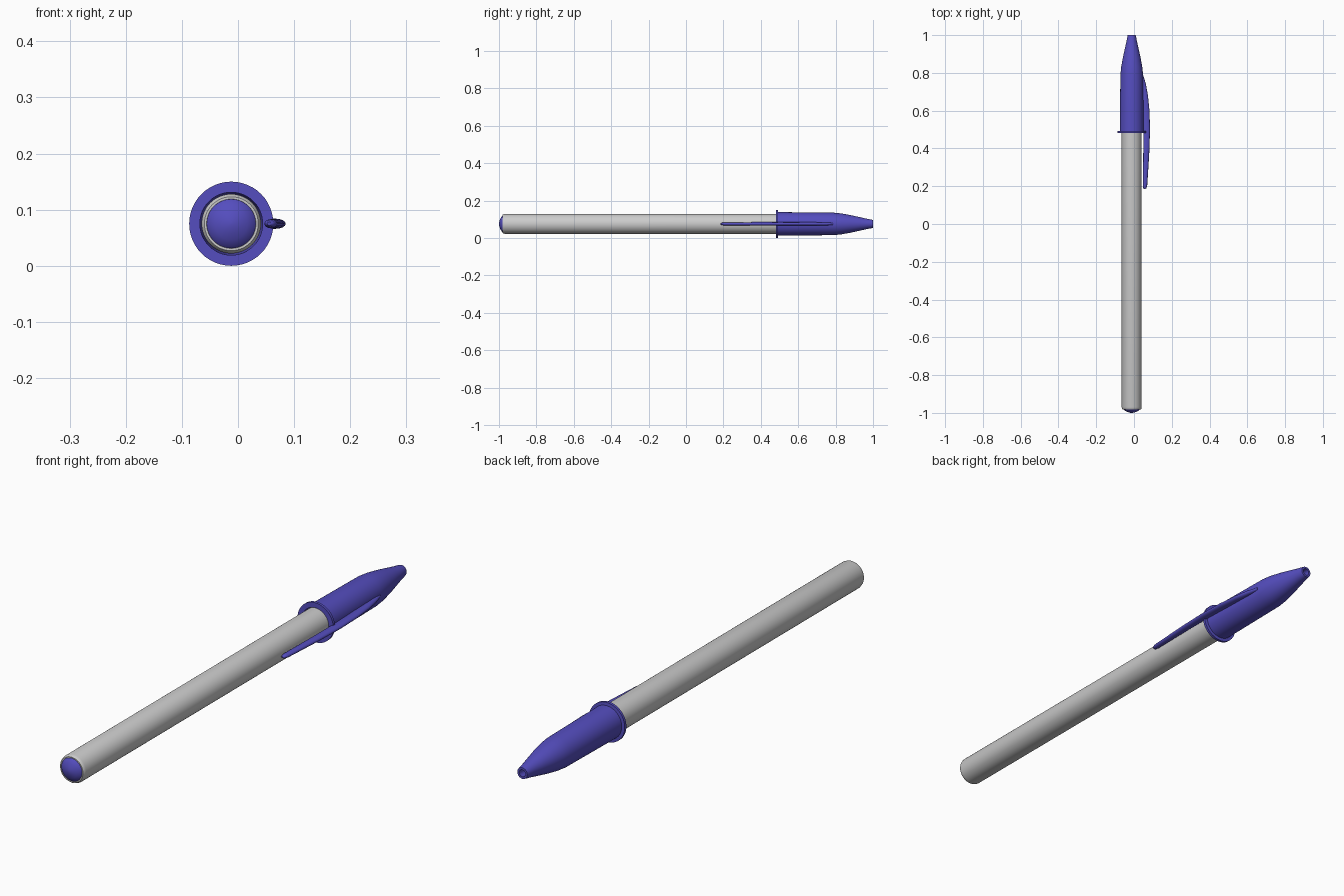
import bpy, bmesh, math

if "Cube" in bpy.data.objects:
    bpy.data.objects.remove(bpy.data.objects["Cube"])

CX, CZ = -0.012, 0.075      # pen axis, running along y
SEG = 48


def material(name, rgb):
    m = bpy.data.materials.new(name)
    m.diffuse_color = (*rgb, 1)
    m.use_nodes = True
    m.node_tree.nodes["Principled BSDF"].inputs["Base Color"].default_value = m.diffuse_color
    return m


def finish(name, bm, mat=None, angle=35):
    bmesh.ops.remove_doubles(bm, verts=bm.verts, dist=1e-6)
    bmesh.ops.recalc_face_normals(bm, faces=bm.faces)
    me = bpy.data.meshes.new(name)
    bm.to_mesh(me)
    bm.free()
    ob = bpy.data.objects.new(name, me)
    bpy.context.collection.objects.link(ob)
    if mat:
        me.materials.append(mat)
    bpy.ops.object.select_all(action='DESELECT')
    ob.select_set(True)
    bpy.context.view_layer.objects.active = ob
    bpy.ops.object.shade_smooth_by_angle(angle=math.radians(angle))
    return ob


def bridge(bm, rings):
    for a, b in zip(rings, rings[1:]):
        n = len(a)
        for i in range(n):
            j = (i + 1) % n
            bm.faces.new((a[i], a[j], b[j], b[i]))


def lathe(name, profile, mat=None, closed=False):
    """Revolve (y, radius) points around the pen axis."""
    bm = bmesh.new()
    rings = []
    for y, r in profile:
        rings.append([bm.verts.new((CX + r * math.cos(2 * math.pi * i / SEG), y,
                                    CZ + r * math.sin(2 * math.pi * i / SEG)))
                      for i in range(SEG)])
    bridge(bm, rings + rings[:1] if closed else rings)
    if not closed:
        bm.faces.new(rings[0])
        bm.faces.new(rings[-1])
    return finish(name, bm, mat)


blue = material("blue_plastic", (0.09, 0.075, 0.52))

# Barrel with a slightly rounded rim and a writing point hidden in the cap
lathe("barrel", [(-0.975, 0.043), (-0.982, 0.044), (-0.982, 0.048), (-0.978, 0.051),
                 (-0.970, 0.053), (0.60, 0.053)])

# Domed end plug
lathe("end_plug", [(-0.96, 0.044), (-0.980, 0.044), (-0.986, 0.039), (-0.992, 0.029),
                   (-0.997, 0.017), (-0.9995, 0.007), (-1.0, 0.001)], blue)

# Hollow cap with flange, tapered nose and open tip
lathe("cap", [(0.482, 0.056), (0.482, 0.075), (0.492, 0.075), (0.493, 0.063),
              (0.60, 0.062), (0.79, 0.060), (0.83, 0.056), (0.88, 0.047),
              (0.93, 0.036), (0.97, 0.027), (0.99, 0.0235), (1.0, 0.021),
              (1.0, 0.013), (0.96, 0.014), (0.80, 0.050), (0.60, 0.055)],
      blue, closed=True)

# Clip: lofted rounded bar (y, inner x, outer x, half thickness)
sections = [(0.185, 0.052, 0.060, 0.003), (0.190, 0.049, 0.066, 0.006),
            (0.205, 0.047, 0.070, 0.008), (0.28, 0.048, 0.075, 0.0085),
            (0.38, 0.049, 0.081, 0.009), (0.50, 0.049, 0.085, 0.009),
            (0.60, 0.045, 0.082, 0.009), (0.68, 0.042, 0.074, 0.009),
            (0.74, 0.040, 0.063, 0.0085), (0.785, 0.038, 0.050, 0.006)]
bm = bmesh.new()
rings = []
for y, x0, x1, t in sections:
    ring = []
    for i in range(16):
        a = 2 * math.pi * i / 16
        ring.append(bm.verts.new(((x0 + x1) / 2 + (x1 - x0) / 2 * math.cos(a), y,
                                  CZ + t * math.sin(a))))
    rings.append(ring)
bridge(bm, rings)
bm.faces.new(rings[0])
bm.faces.new(rings[-1])
finish("clip", bm, blue, 45)
